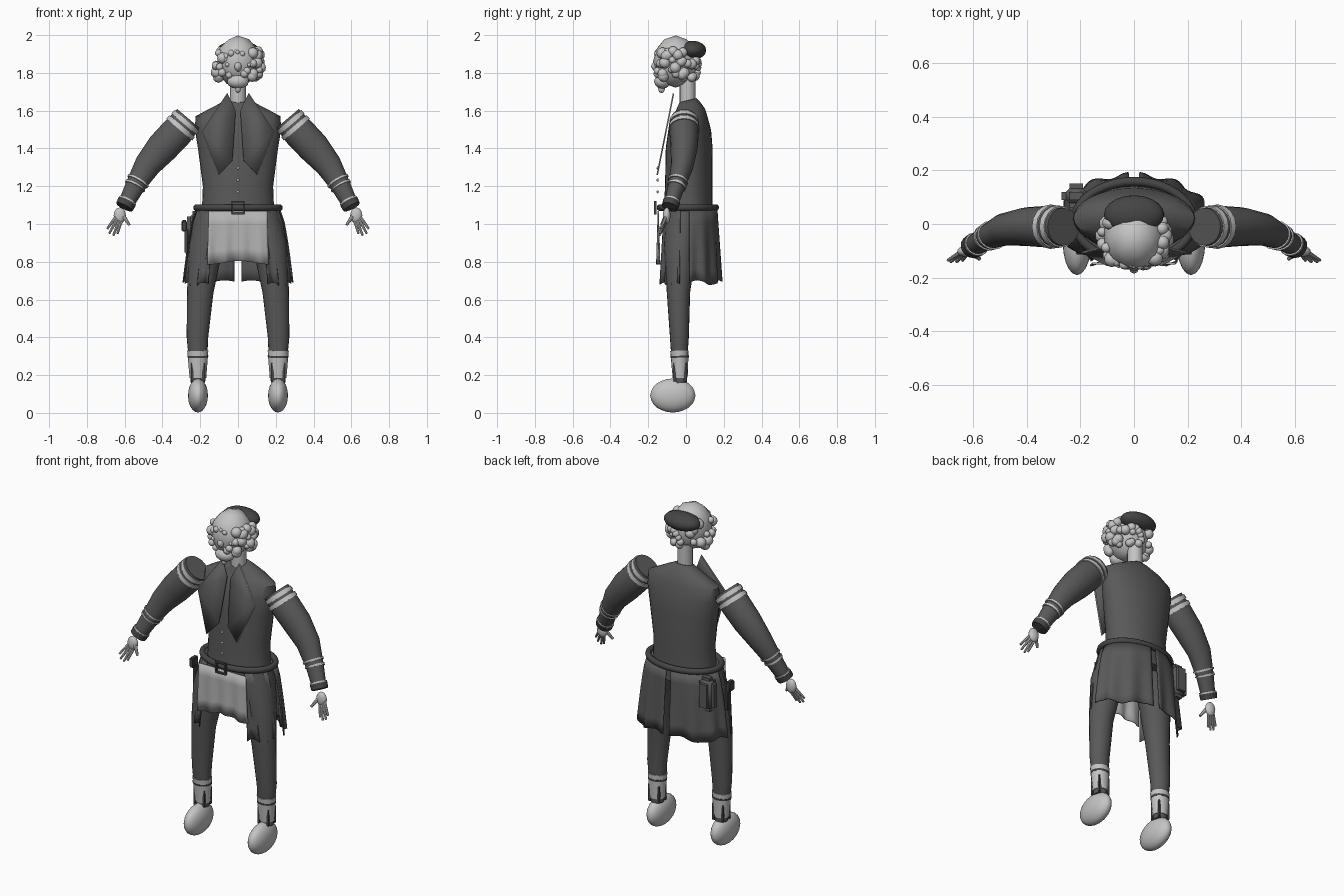
import bpy, bmesh, math, random
from mathutils import Vector

if "Cube" in bpy.data.objects:
    bpy.data.objects.remove(bpy.data.objects["Cube"])
random.seed(4)


def material(name, v):
    m = bpy.data.materials.new(name)
    m.use_nodes = True
    m.diffuse_color = (v, v, v, 1)
    m.node_tree.nodes["Principled BSDF"].inputs["Base Color"].default_value = (v, v, v, 1)
    return m


CLOTH = material("dark cloth", 0.1)
LEATHER = material("black leather", 0.06)
LIGHT = material("light grey", 0.55)
APRON = material("apron grey", 0.45)


def finish(name, bm, mat, angle=40):
    bmesh.ops.recalc_face_normals(bm, faces=bm.faces)
    me = bpy.data.meshes.new(name)
    bm.to_mesh(me)
    bm.free()
    me.materials.append(mat)
    ob = bpy.data.objects.new(name, me)
    bpy.context.collection.objects.link(ob)
    bpy.ops.object.select_all(action='DESELECT')
    ob.select_set(True)
    bpy.context.view_layer.objects.active = ob
    bpy.ops.object.shade_smooth_by_angle(angle=math.radians(angle))
    return ob


def tube(name, path, mat, n=16, side=1):
    """Loft of ellipses along a path of (x, y, z, radius, depth radius)."""
    bm = bmesh.new()
    pts = [Vector((p[0] * side, p[1], p[2])) for p in path]
    rings = []
    for i, p in enumerate(path):
        t = (pts[min(i + 1, len(pts) - 1)] - pts[max(i - 1, 0)]).normalized()
        b = Vector((0, 1, 0))
        b = (b - t * b.dot(t)).normalized()
        a = b.cross(t)
        rings.append([bm.verts.new(pts[i] + a * p[3] * math.cos(k * math.tau / n)
                                   + b * p[4] * math.sin(k * math.tau / n)) for k in range(n)])
    for r, s in zip(rings, rings[1:]):
        for k in range(n):
            bm.faces.new((r[k], r[(k + 1) % n], s[(k + 1) % n], s[k]))
    bm.faces.new(rings[0])
    bm.faces.new(rings[-1])
    return finish(name, bm, mat)


def at(path, t):
    i = min(int(t), len(path) - 2)
    return [u + (v - u) * (t - i) for u, v in zip(path[i], path[i + 1])]


def band(name, path, t0, t1, mat, side, grow=0.006):
    """A slightly wider ring of cloth around part of a limb."""
    ts = [t0 + (t1 - t0) * k / 3 for k in range(4)]
    ring = [at(path, t) for t in ts]
    tube(name, [(*p[:3], p[3] + grow, p[4] + grow) for p in ring], mat, side=side)


def balls(name, items, mat, sub=3):
    """One object of ellipsoids given as (centre, radii)."""
    bm = bmesh.new()
    for c, r in items:
        vs = bmesh.ops.create_icosphere(bm, subdivisions=sub, radius=1)["verts"]
        for v in vs:
            v.co = Vector([c[i] + v.co[i] * r[i] for i in range(3)])
    return finish(name, bm, mat, 60)


def box(name, c, s, mat, bevel=0.0):
    bm = bmesh.new()
    for v in bmesh.ops.create_cube(bm, size=1)["verts"]:
        v.co = Vector([c[i] + v.co[i] * s[i] for i in range(3)])
    if bevel:
        bmesh.ops.bevel(bm, geom=bm.edges[:], offset=bevel, segments=3, affect='EDGES')
    return finish(name, bm, mat)


def sheet(name, point, nu, nv, mat):
    """Thin cloth from a function of (u, v)."""
    bm = bmesh.new()
    g = [[bm.verts.new(point(u / nu, v / nv)) for u in range(nu + 1)] for v in range(nv + 1)]
    for v in range(nv):
        for u in range(nu):
            bm.faces.new((g[v][u], g[v][u + 1], g[v + 1][u + 1], g[v + 1][u]))
    ob = finish(name, bm, mat, 50)
    ob.modifiers.new("thickness", 'SOLIDIFY').thickness = 0.006
    return ob


# Body
tube("torso", [(0, .01, 1.0, .2, .13), (0, .012, 1.1, .19, .128), (0, .014, 1.2, .186, .125),
               (0, .017, 1.4, .212, .124), (0, .02, 1.5, .228, .113), (0, .022, 1.57, .225, .092),
               (0, .022, 1.6, .17, .08), (0, .015, 1.635, .1, .06), (0, .01, 1.655, .055, .046)],
     CLOTH, 32)
tube("neck", [(0, .008, 1.62, .042, .042), (0, .008, 1.78, .042, .042)], LIGHT)

# Head with curls
curls = [((0, -.055, 1.86), (.115, .12, .138)), ((0, -.15, 1.835), (.022, .035, .03)),
         ((0, -.125, 1.755), (.06, .045, .04)), ((0, -.13, 1.715), (.015, .018, .022))]
for i in range(70):
    a = random.uniform(0, math.tau)
    h = random.uniform(-.085, .07)
    w = math.sqrt(1 - (h / .14) ** 2)
    r = random.uniform(.018, .032)
    if math.sin(a) < -.75 and h > -.02:
        r *= .6
    curls.append(((.12 * w * math.cos(a), -.05 + .115 * w * math.sin(a), 1.85 + h), (r, r, r)))
balls("head_and_curls", curls, LIGHT, 2)
balls("cap", [((0, .035, 1.92), (.112, .072, .05))], LEATHER)

# Limbs
ARM = [(.262, -.01, 1.558, .078, .07), (.32, -.01, 1.49, .086, .078), (.4, -.01, 1.405, .085, .072),
       (.48, -.02, 1.31, .07, .06), (.545, -.05, 1.2, .052, .045), (.602, -.085, 1.09, .04, .036)]
LEG = [(.11, .0, 1.06, .11, .11), (.17, -.03, .88, .09, .088), (.2, -.04, .64, .07, .062),
       (.215, -.035, .4, .057, .05), (.213, -.035, .33, .052, .045), (.212, -.03, .16, .038, .034)]
TIPS = [(.692, -.135, .975), (.682, -.14, .95), (.66, -.14, .94), (.638, -.135, .95)]
for side, word in ((1, "left"), (-1, "right")):
    tube(word + "_sleeve", ARM, CLOTH, 20, side)
    for k, (a, b) in enumerate(((.15, .42), (.58, .85), (3.72, 3.8), (3.95, 4.03), (4.68, 4.75))):
        band(f"{word}_sleeve_stripe_{k + 1}", ARM, a, b, LIGHT, side)
    band(word + "_cuff", ARM, 4.75, 5, LEATHER, side, .008)
    balls(word + "_palm", [((side * .626, -.102, 1.045), (.032, .02, .042))], LIGHT)
    for k, tip in enumerate(TIPS):
        tube(f"{word}_finger_{k + 1}", [(.645 - k * .009, -.105, 1.04 - k * .008, .009, .009),
                                        (*tip, .006, .006)], LIGHT, 8, side)
    tube(word + "_thumb", [(.612, -.105, 1.05, .012, .011), (.575, -.13, .995, .007, .007)],
         LIGHT, 8, side)
    tube(word + "_trouser_leg", LEG, CLOTH, 20, side)
    band(word + "_stocking", LEG, 4, 4.85, LIGHT, side, .004)
    band(word + "_garter", LEG, 4.16, 4.22, LEATHER, side, .006)
    for k in range(4):
        a = (k + .5) * math.pi / 2
        box(f"{word}_boot_strap_{k + 1}", (side * .212 + .042 * math.cos(a), -.032 + .04 * math.sin(a), .215),
            (.014, .014, .1), LEATHER)
    balls(word + "_foot", [((side * .212, -.07, .092), (.053, .12, .09))], LIGHT)

    # Pointed lapels with piping along the outer edge
    outline = [(.055, 1.69), (.19, 1.49), (.1, 1.26), (.03, 1.335), (.025, 1.4), (.012, 1.6)]
    edge = [Vector((side * x, -.064 - (1.69 - z) * .2, z)) for x, z in outline]
    bm = bmesh.new()
    bm.faces.new([bm.verts.new(p) for p in edge])
    lapel = finish(word + "_lapel", bm, CLOTH)
    lapel.modifiers.new("thickness", 'SOLIDIFY').thickness = 0.006
    piping = [(abs(p.x), p.y - .002, p.z, .004, .004) for p in edge[:3]]
    tube(word + "_lapel_piping", piping, LIGHT, 6, side)

    # Coat skirts hang in folds around the hips
    def skirt(a0, a1, top, bottom):
        def point(u, v):
            a = math.radians(a0 + (a1 - a0) * u)
            fold = .009 * v * math.cos(u * math.tau * 3)
            rx, ry = .225 + .06 * v ** .6 + fold, .155 + .018 * v + fold
            return (side * rx * math.sin(a), .012 - ry * math.cos(a),
                    top + (bottom - top) * v + .012 * v * math.sin(u * 9))
        return point
    sheet(word + "_front_skirt", skirt(33, 74, 1.075, .68), 12, 6, CLOTH)
    sheet(word + "_back_skirt", skirt(92, 176, 1.075, .69), 24, 6, CLOTH)

# Apron
sheet("apron", lambda u, v: ((u - .5) * (.31 + .015 * v), -.15 - .008 * math.cos(u * 22) * v,
                             1.07 - .275 * v - .01 * v * math.cos(u * 6)), 24, 4, APRON)

# Belt, buckle, buttons
bm = bmesh.new()
N, M = 40, 10
loop = [[bm.verts.new(((.22 + .017 * math.cos(q)) * math.cos(p), .01 + (.148 + .017 * math.cos(q)) * math.sin(p),
                       1.087 + .018 * math.sin(q))) for q in [j * math.tau / M for j in range(M)]]
        for p in [i * math.tau / N for i in range(N)]]
for i in range(N):
    for j in range(M):
        r, s, k = loop[i], loop[(i + 1) % N], (j + 1) % M
        bm.faces.new((r[j], s[j], s[k], r[k]))
finish("belt", bm, LEATHER)
for s in (-1, 1):
    box(f"buckle_side_{s + 2}", (s * .03, -.162, 1.087), (.009, .014, .07), LEATHER)
    box(f"buckle_bar_{s + 2}", (0, -.162, 1.087 + s * .031), (.068, .014, .009), LEATHER)
for k in range(3):
    balls(f"button_{k + 1}", [((0, -.15, 1.17 + k * .063), (.008, .006, .008))], LIGHT, 2)

# Pouch and tool on the right hip
box("hip_pouch", (-.215, .105, .97), (.11, .09, .2), CLOTH, .03)
box("tool_handle", (-.285, -.01, .99), (.03, .05, .06), LEATHER, .006)
box("tool_sheath", (-.272, -.01, .91), (.02, .035, .13), LEATHER, .005)
